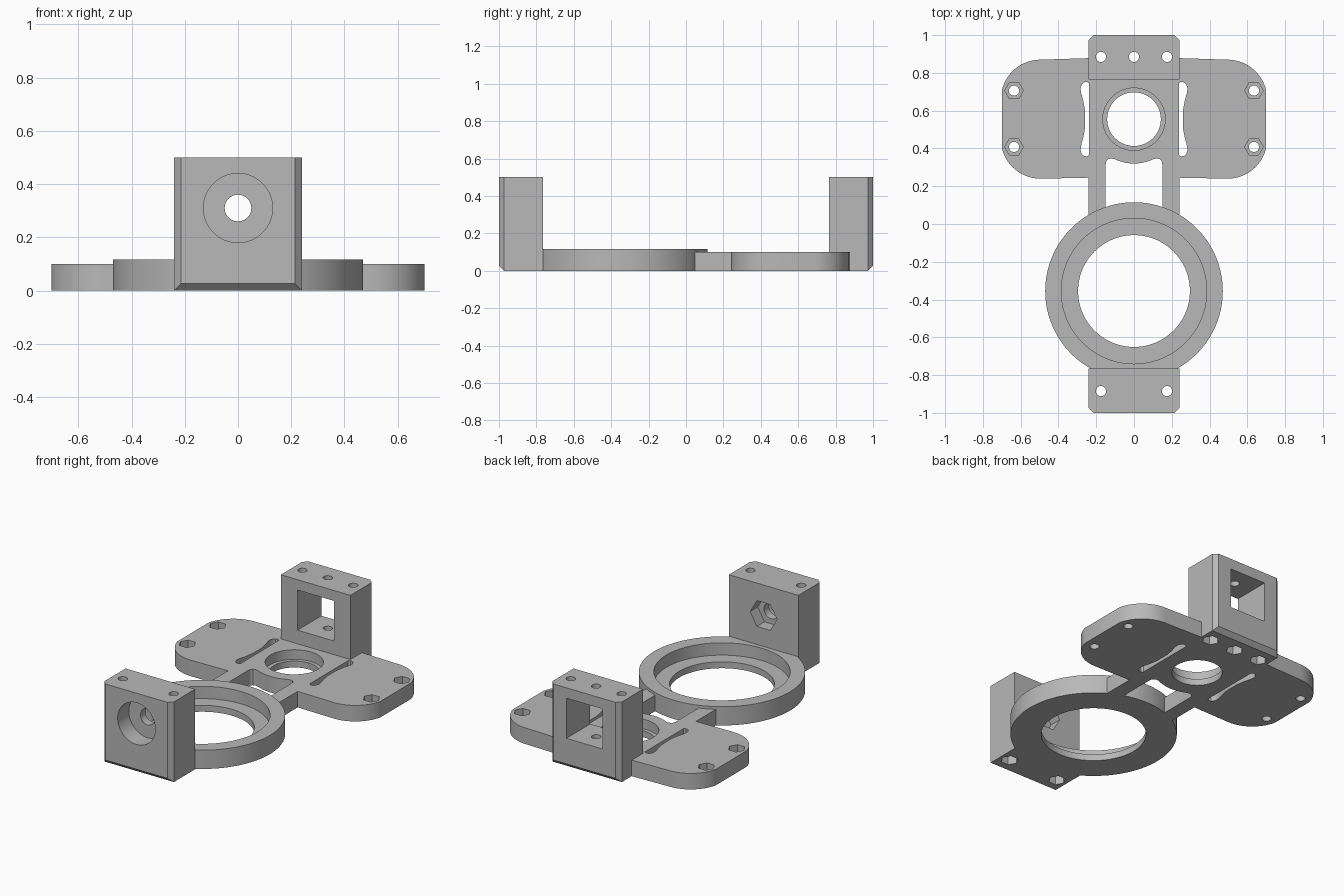
import bpy
import bmesh
from math import cos, sin, pi, radians

cube = bpy.data.objects.get("Cube")
if cube:
    bpy.data.objects.remove(cube, do_unlink=True)

grey = bpy.data.materials.new("plain_grey")
grey.use_nodes = True
grey.diffuse_color = (0.48, 0.48, 0.48, 1)
grey.node_tree.nodes["Principled BSDF"].inputs["Base Color"].default_value = (0.48, 0.48, 0.48, 1)

RING_Y, MOTOR_Y, WIDTH, BLOCK_H, AXLE_Z = -0.355, 0.555, 0.24, 0.5, 0.31
INNER, BOLT_Y, BOLT_X = 0.765, 0.885, 0.175


def make(name, bm):
    bmesh.ops.recalc_face_normals(bm, faces=bm.faces)
    mesh = bpy.data.meshes.new(name)
    bm.to_mesh(mesh)
    bm.free()
    mesh.materials.append(grey)
    obj = bpy.data.objects.new(name, mesh)
    bpy.context.collection.objects.link(obj)
    return obj


def circle(cx, cy, r, n=72, start=0, end=2 * pi):
    """Points on a circle, or on an arc when an end angle is given."""
    steps = n if end == 2 * pi else n - 1
    return [(cx + r * cos(start + (end - start) * i / steps),
             cy + r * sin(start + (end - start) * i / steps)) for i in range(n)]


def prism(points, lo, hi, axis="Z", name="cutter"):
    """Extrude an outline between two levels along Z or Y."""
    bm = bmesh.new()
    place = (lambda u, v, w: (u, v, w)) if axis == "Z" else (lambda u, v, w: (u, w, v))
    low = [bm.verts.new(place(u, v, lo)) for u, v in points]
    high = [bm.verts.new(place(u, v, hi)) for u, v in points]
    bm.faces.new(low)
    bm.faces.new(high)
    for i in range(len(points)):
        j = (i + 1) % len(points)
        bm.faces.new((low[i], low[j], high[j], high[i]))
    return make(name, bm)


def rect(x0, x1, y0, y1):
    return [(x0, y0), (x1, y0), (x1, y1), (x0, y1)]


def mirror_x(points):
    return [(-x, y) for x, y in points]


def cut(target, cutters):
    """Subtract every cutter in turn, then discard it."""
    for tool in cutters:
        tool.hide_render = True
        mod = target.modifiers.new("cut", "BOOLEAN")
        mod.operation = "DIFFERENCE"
        mod.solver = "EXACT"
        mod.object = tool
        bpy.context.view_layer.objects.active = target
        bpy.ops.object.modifier_apply(modifier=mod.name)
        bpy.data.objects.remove(tool, do_unlink=True)


def block(name, side):
    """Upright end block with its outer vertical and bottom edges chamfered."""
    ys = sorted((side * INNER, side))
    obj = prism(rect(-WIDTH, WIDTH, *ys), 0, BLOCK_H, name=name)
    bm = bmesh.new()
    bm.from_mesh(obj.data)
    edges = []
    for e in bm.edges:
        a, b = (v.co for v in e.verts)
        outer = abs(a.y - side) < 0.001 and abs(b.y - side) < 0.001
        if outer and min(a.z, b.z) < 0.001:
            edges.append(e)
    bmesh.ops.bevel(bm, geom=edges, offset=0.026, segments=1, profile=0.5, affect="EDGES")
    bm.to_mesh(obj.data)
    bm.free()
    return obj


def bolt_hole(x, y, top, hex_lo, hex_hi):
    """Vertical screw hole with a hexagonal nut pocket."""
    return [prism(circle(x, y, 0.027, 24), -0.1, top + 0.1),
            prism(circle(x, y, 0.049, 6), hex_lo, hex_hi)]


# Front block: counterbored axle hole with a nut pocket behind it
front_block = block("front_block", -1)
cut(front_block, [
    prism(circle(0, AXLE_Z, 0.05, 40), -1.1, -0.7, "Y"),
    prism(circle(0, AXLE_Z, 0.13), -1.1, -0.89, "Y"),
    prism(circle(0, AXLE_Z, 0.093, 6), -0.84, -0.7, "Y")])
for s in (-1, 1):
    cut(front_block, bolt_hole(s * BOLT_X, -BOLT_Y, BLOCK_H, -0.1, 0.06))

# Rear block: square window and three screw holes
rear_block = block("rear_block", 1)
cut(rear_block, [prism(rect(-0.125, 0.125, AXLE_Z - 0.125, AXLE_Z + 0.125), 0.7, 1.1, "Y")])
for x in (-BOLT_X, 0, BOLT_X):
    cut(rear_block, bolt_hole(x, BOLT_Y, BLOCK_H, -0.1, 0.06))

# Large stepped ring
ring = prism(circle(0, RING_Y, 0.47, 128), 0, 0.117, name="large_ring")
cut(ring, [
    prism(circle(0, RING_Y, 0.385, 128), 0.04, 0.3),
    prism(circle(0, RING_Y, 0.296, 128), -0.1, 0.3),
    prism(rect(-WIDTH, WIDTH, -1.1, -INNER), -0.1, 0.3)])

# Wing plate with two arms reaching to the ring
corner = radians(77)
half = [(WIDTH, 0.04), (WIDTH, 0.245)]
half += circle(0.495, 0.45, 0.21, 16, -pi / 2, -pi / 2 + corner)
half += circle(0.495, 0.66, 0.21, 16, pi / 2 - corner, pi / 2)
half += [(WIDTH, 0.878)]
plate = prism(half + mirror_x(half[::-1]), 0, 0.1, name="wing_plate")

# Opening between the arms, curving round the middle hole
opening = [(0.15, -0.1), (0.15, 0.315), (0.147, 0.332), (0.137, 0.343), (0.12, 0.347)]
opening += circle(0, MOTOR_Y, 0.235, 12, -pi / 2 + 0.44, -pi / 2 + 0.02)

# Waisted slot on each side of the middle hole
upper = [(0.238, 0.19), (0.25, 0.197), (0.265, 0.195), (0.277, 0.183), (0.283, 0.165),
         (0.281, 0.143), (0.268, 0.095), (0.259, 0.045)]
slot = [(x, MOTOR_Y + d) for x, d in upper]
slot += [(x, MOTOR_Y - d) for x, d in upper[::-1]]

cut(plate, [
    prism(circle(0, RING_Y, 0.47, 128), -0.1, 0.3),
    prism(opening + mirror_x(opening[::-1]), -0.1, 0.3),
    prism(circle(0, MOTOR_Y, 0.165), 0.04, 0.3),
    prism(circle(0, MOTOR_Y, 0.142), -0.1, 0.3),
    prism(rect(-WIDTH, WIDTH, INNER, 1.1), -0.1, 0.3),
    prism(slot, -0.1, 0.3),
    prism(mirror_x(slot), -0.1, 0.3)])
for s in (-1, 1):
    for y in (0.408, 0.706):
        cut(plate, bolt_hole(s * 0.635, y, 0.1, 0.045, 0.3))

# Smooth the round walls, keep the edges sharp
bpy.ops.object.select_all(action="DESELECT")
for obj in (front_block, rear_block, ring, plate):
    obj.select_set(True)
    bpy.context.view_layer.objects.active = obj
bpy.ops.object.shade_smooth_by_angle(angle=radians(30))
